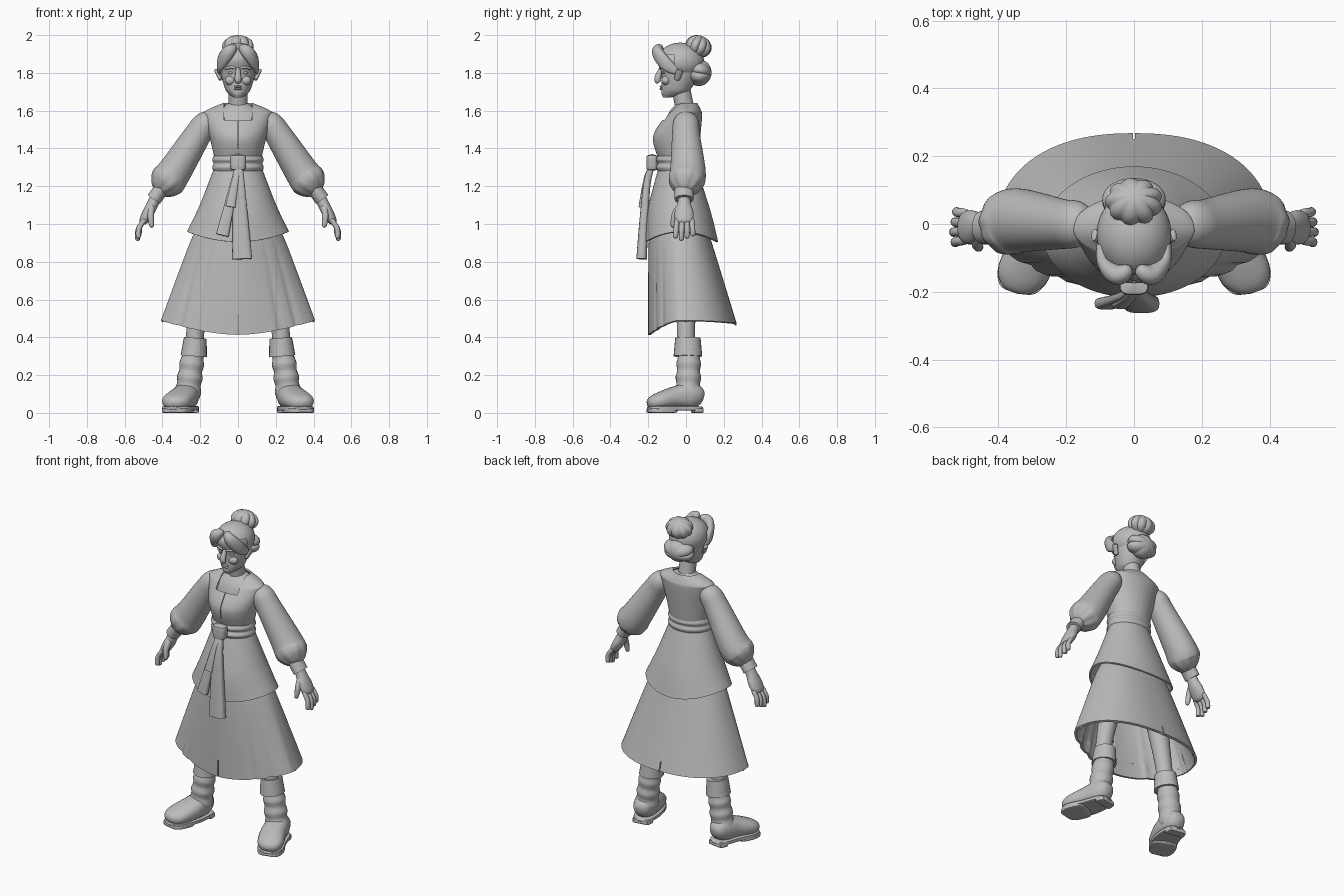
import bpy
import bmesh
from math import sin, cos, pi, copysign, radians
from mathutils import Vector, Matrix

if "Cube" in bpy.data.objects:
    bpy.data.objects.remove(bpy.data.objects["Cube"], do_unlink=True)

clay = bpy.data.materials.new("plain grey")
clay.use_nodes = True
clay.diffuse_color = (0.5, 0.5, 0.5, 1)
clay.node_tree.nodes["Principled BSDF"].inputs["Base Color"].default_value = clay.diffuse_color
SIDEWAYS, LENGTHWAYS, UPRIGHT = Vector((1, 0, 0)), Vector((0, 1, 0)), Vector((0, 0, 1))
parts = []


def power(value, exponent):
    return copysign(abs(value) ** exponent, value)


def spline(rows, steps):
    """Catmull-Rom interpolation of every column of a row table."""
    padded = [rows[0]] + list(rows) + [rows[-1]]
    result = []
    for before, start, end, after in zip(padded, padded[1:], padded[2:], padded[3:]):
        for k in range(steps):
            t = k / steps
            result.append([b + t * (c - a) / 2 + t * t * (a - 2.5 * b + 2 * c - d / 2)
                           + t ** 3 * (1.5 * (b - c) + (d - a) / 2)
                           for a, b, c, d in zip(before, start, end, after)])
    return result + [list(rows[-1])]


def skin(name, rings, caps=True, mirror=False, thickness=0, holes=()):
    """Join rings of points into a surface, optionally with box-shaped openings."""
    bm = bmesh.new()
    loops = [[bm.verts.new(p) for p in ring] for ring in rings]
    for low, high in zip(loops, loops[1:]):
        for i in range(len(low)):
            bm.faces.new((low[i - 1], low[i], high[i], high[i - 1]))
    if caps:
        bm.faces.new(loops[0])
        bm.faces.new(loops[-1])
    bmesh.ops.recalc_face_normals(bm, faces=bm.faces)
    for low, high in holes:
        for axis in range(3):
            for bound in (low[axis], high[axis]):
                normal, point = Vector(), Vector()
                normal[axis], point[axis] = 1, bound
                bmesh.ops.bisect_plane(bm, geom=bm.verts[:] + bm.edges[:] + bm.faces[:],
                                       plane_co=point, plane_no=normal)
        inside = [f for f in bm.faces
                  if all(a < c < b for a, c, b in zip(low, f.calc_center_median(), high))]
        bmesh.ops.delete(bm, geom=inside, context="FACES")
    mesh = bpy.data.meshes.new(name)
    bm.to_mesh(mesh)
    bm.free()
    mesh.materials.append(clay)
    obj = bpy.data.objects.new(name, mesh)
    bpy.context.collection.objects.link(obj)
    if thickness:
        shell = obj.modifiers.new("cloth thickness", "SOLIDIFY")
        shell.thickness, shell.offset = thickness, -1
    if mirror:
        obj.modifiers.new("other side", "MIRROR")
    parts.append(obj)


def body(name, rows, front_power=2, back_power=2, shape=None, sides=72, **options):
    """Level rings; row = height, centre y, half width, front depth, back depth."""
    rings = []
    for z, y, width, front, back in spline(rows, 8):
        ring = []
        for i in range(sides):
            c, s = cos(2 * pi * i / sides), sin(2 * pi * i / sides)
            e = 2 / (front_power if s < 0 else back_power)
            p = Vector((width * power(c, e), y + (front if s < 0 else back) * power(s, e), z))
            ring.append(shape(p, c, s) if shape else p)
        rings.append(ring)
    skin(name, rings, **options)


def limb(name, rows, side=LENGTHWAYS, squareness=2, sides=24, gathers=0, round_ends=True, **options):
    """Tube along a path; row = x, y, z, half thickness and, if different, half breadth along side."""
    rows = spline([row if len(row) > 4 else row + row[-1:] for row in rows], 8)
    rings = []
    for i, (x, y, z, thick, broad) in enumerate(rows):
        before, after = rows[max(i - 1, 0)], rows[min(i + 1, len(rows) - 1)]
        along = (Vector(after[:3]) - Vector(before[:3])).normalized()
        across = (side - along * side.dot(along)).normalized()
        normal = along.cross(across)
        progress = i / (len(rows) - 1)
        size = max(0.1, (1 - abs(2 * progress - 1) ** 6) ** 0.5) if round_ends else 1
        ring = []
        for k in range(sides):
            t, e = 2 * pi * k / sides, 2 / squareness
            # Gathers crease the far end of the tube
            crease = size * (1 + gathers * cos(9 * t) * max(0, 3 * progress - 2))
            ring.append(Vector((x, y, z)) + crease * (normal * thick * power(sin(t), e)
                                                      + across * broad * power(cos(t), e)))
        rings.append(ring)
    skin(name, rings, **options)


def ball(name, place, size, lobes=0, tilt=0, **options):
    """Ellipsoid, pinched into pumpkin-like lobes when asked."""
    turn = Matrix.Rotation(radians(tilt), 3, "X")
    rings = []
    for j in range(25):
        v = pi * (j + 0.2) / 24.4
        ring = []
        for i in range(64):
            u = 2 * pi * i / 64
            r = sin(v) * (0.84 + 0.16 * abs(sin(lobes * u / 2)) ** 0.6 if lobes else 1)
            p = Vector((size[0] * r * cos(u), size[1] * r * sin(u), size[2] * cos(v)))
            ring.append(Vector(place) + turn @ p)
        rings.append(ring)
    skin(name, rings, **options)


# Head, neck and upper chest
body("head", [(1.67, -.1, .02, .02, .02), (1.69, -.05, .05, .08, .05), (1.72, -.04, .07, .09, .07),
              (1.8, -.03, .09, .1, .1), (1.88, -.03, .09, .12, .1), (1.94, -.03, .04, .06, .05)])
limb("neck", [(0, 0, 1.56, .06), (0, -.01, 1.63, .05), (0, -.03, 1.73, .05)], round_ends=False)
body("chest", [(1.42, -.04, .12, .1, .09), (1.57, -.02, .14, .08, .09), (1.64, 0, .05, .05, .04)])

# Face
limb("nose", [(0, -.13, 1.83, .01), (0, -.15, 1.77, .018), (0, -.14, 1.75, .014)], side=SIDEWAYS)
for label, z in (("upper_lip", 1.727), ("lower_lip", 1.715)):
    ball(label, (0, -.13, z), (.022, .01, .006))
ball("cheeks", (.04, -.105, 1.76), (.03, .025, .025), mirror=True)
ball("eyes", (.037, -.116, 1.8), (.017, .01, .007), mirror=True)
limb("eyebrows", [(.01, -.14, 1.825, .006), (.04, -.13, 1.83, .008), (.07, -.11, 1.82, .006)], mirror=True)
limb("ears", [(.09, -.05, 1.76, .01, .015), (.12, -.03, 1.82, .01, .02)], mirror=True)

# Hair: dome open at the face, two swept waves and two buns
ball("hair_cap", (0, -.03, 1.86), (.11, .125, .1), holes=[((-1, -1, 1), (1, -.06, 1.895))])
limb("front_hair_waves", [(.01, -.13, 1.94, .02), (.05, -.15, 1.91, .03, .035), (.09, -.11, 1.85, .02, .035),
                          (.1, -.04, 1.8, .01, .02)], side=UPRIGHT, mirror=True)
ball("top_bun", (0, .066, 1.94), (.085, .072, .058), lobes=9, tilt=-20)
ball("low_bun", (0, .07, 1.8), (.1, .07, .065), lobes=6, tilt=80)

# Bodice with square neckline and front opening
body("bodice", [(1.33, -.04, .12, .1, .1), (1.46, -.04, .15, .135, .115), (1.57, -.02, .175, .09, .105),
                (1.6, -.01, .17, .07, .09), (1.64, 0, .08, .05, .06)], caps=False, thickness=.01,
     holes=[((-.075, -1, 1.55), (.075, -.01, 2)), ((-.002, -1, 1.4), (.002, 0, 1.56))])


def tunic_hem(p, c, s):
    p.z -= .16 * s * s * (1.3 - p.z)
    return p


def skirt_folds(p, c, s):
    drop = max(0, (1 - p.z) * 2)
    fold = sum(max(0, 1 - 20 * abs(abs(c) - at)) for at in (.6, .8)) if s < 0 else 0
    p.xy *= 1 - .04 * fold * drop
    p.z -= (.075 if s < 0 else .015) * s * s * drop
    return p


# Flared tunic and long skirt
body("tunic_skirt", [(1.3, -.045, .125, .1, .1), (1.1, -.035, .203, .17, .165), (.96, -.03, .27, .187, .2)],
     shape=tunic_hem, caps=False, thickness=.01)
body("long_skirt", [(1.03, -.03, .19, .15, .125), (.9, -.03, .255, .168, .168), (.49, -.03, .408, .17, .298)],
     front_power=1.75, back_power=2.3, sides=144, shape=skirt_folds, caps=False, thickness=.014,
     holes=[((-.003, -1, 0), (.003, 0, .53)), ((-.003, 0, 0), (.003, 1, .53))])

# Sash of two rolls, knot and hanging ends
rolls = [(1.28 + k / 50, -.045, .13 + .006 * (k % 2), .105 + .01 * (k % 2), .105 + .007 * (k % 2)) for k in range(5)]
body("sash", rolls, caps=False, thickness=.01)
limb("sash_knot", [(0, -.18, 1.28, .03, .04), (0, -.18, 1.37, .03, .045)], side=SIDEWAYS, squareness=3)
for label, x, bottom, thick, broad in (("long_sash_end", .022, .815, .028, .053),
                                       ("short_sash_end", -.083, .94, .018, .034),
                                       ("sash_loop", -.04, 1.09, .016, .026)):
    limb(label, [(x * t, -.185 - .05 * t ** 0.5, 1.3 + (bottom - 1.3) * t, thick * (.6 + .4 * t), broad * (.5 + .5 * t))
                 for t in (0, .2, .6, 1)], side=SIDEWAYS, squareness=3, round_ends=False)

# Gathered sleeves and cuffs
limb("sleeves", [(.13, 0, 1.57, .05, .06), (.17, 0, 1.535, .065, .07), (.215, 0, 1.47, .072, .074),
                 (.335, .01, 1.28, .089, .094), (.38, 0, 1.22, .094), (.425, -.01, 1.165, .06)],
     sides=72, gathers=.05, mirror=True)
limb("sleeve_cuffs", [(.405, -.01, 1.187, .04, .05), (.446, -.01, 1.13, .04, .05)], round_ends=False, mirror=True)

# Hands with curled fingers
limb("palms", [(.42, -.01, 1.17, .03), (.45, -.01, 1.11, .03, .035), (.475, -.01, 1.06, .03, .05),
               (.51, -.01, 1, .025, .05)], mirror=True)
for k, label in enumerate(("index", "middle", "ring", "little")):
    y, reach = .026 * k - .047, 1 - .1 * abs(k - 1)
    limb(label + "_fingers", [(.49 + .045 * reach * sin(2 * t), y * (1 + t / 5), 1.03 - .12 * reach * t, .014)
                              for t in (0, .5, 1)], sides=12, mirror=True)
limb("thumbs", [(.455, -.03, 1.1, .017), (.462, -.06, 1.045, .017), (.456, -.07, .98, .013)], sides=12, mirror=True)

# Legs and wrinkled boots
limb("legs", [(.12, 0, .97, .08), (.215, 0, .5, .05), (.23, 0, .36, .05)], mirror=True)
limb("boot_cuffs", [(.226, .01, .397, .06, .067), (.234, .01, .3, .07, .076)], round_ends=False, mirror=True)
shaft = [(.235 + .035 * t, .016 - .006 * t, .33 - .25 * t, .06 + .008 * t + .003 * cos(7 * pi * t))
         for t in (k / 7 for k in range(8))]
limb("boot_shafts", shaft, round_ends=False, mirror=True)
foot = [(.26, .09, .07, .05, .05), (.27, .03, .09, .07, .065), (.29, -.06, .08, .06, .075),
        (.33, -.15, .06, .045, .075), (.345, -.205, .05, .03, .05)]
limb("boot_feet", foot, side=SIDEWAYS, squareness=2.3, mirror=True)

# Soles, heels and forefoot treads follow the foot outline
for label, stations, height in (("soles", foot, .024), ("heels", foot[:2], .012), ("treads", foot[2:], .012)):
    limb("boot_" + label, [(x, y, height, .012, broad) for x, y, z, thick, broad in stations],
         side=SIDEWAYS, squareness=9, mirror=True)

# Apply modifiers and shade smoothly with crisp rims
bpy.ops.object.select_all(action="DESELECT")
for obj in parts:
    obj.select_set(True)
bpy.context.view_layer.objects.active = parts[0]
bpy.ops.object.convert(target="MESH")
bpy.ops.object.shade_smooth_by_angle(angle=radians(42))
